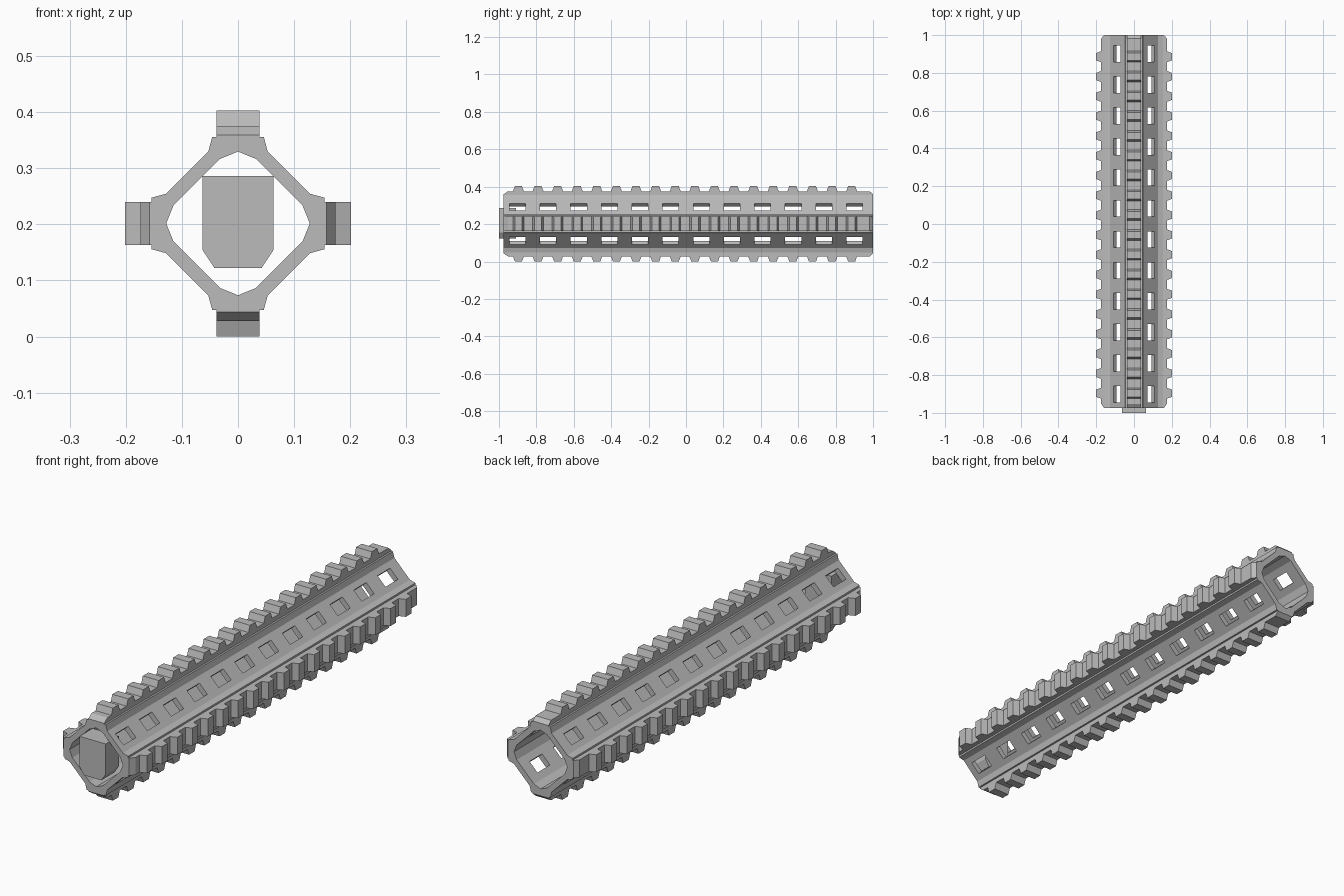
import bpy, bmesh
from math import pi
from mathutils import Matrix, Vector

if "Cube" in bpy.data.objects:
    bpy.data.objects.remove(bpy.data.objects["Cube"])

CZ = 0.2015              # height of the tube axis
FRONT, BACK = -0.975, 1.0

metal = bpy.data.materials.new("grey_metal")
metal.use_nodes = True
grey = (0.5, 0.5, 0.5, 1)
metal.diffuse_color = grey
metal.node_tree.nodes["Principled BSDF"].inputs["Base Color"].default_value = grey


def make_object(name, bm):
    bmesh.ops.recalc_face_normals(bm, faces=bm.faces)
    mesh = bpy.data.meshes.new(name)
    bm.to_mesh(mesh)
    bm.free()
    mesh.materials.append(metal)
    obj = bpy.data.objects.new(name, mesh)
    bpy.context.collection.objects.link(obj)
    return obj


def prism(name, points, offset):
    """Extrude a closed outline along the offset vector."""
    bm = bmesh.new()
    face = bm.faces.new([bm.verts.new(p) for p in points])
    grown = bmesh.ops.extrude_face_region(bm, geom=[face], use_keep_orig=True)
    verts = [g for g in grown["geom"] if isinstance(g, bmesh.types.BMVert)]
    bmesh.ops.translate(bm, verts=verts, vec=offset)
    return make_object(name, bm)


def four_fold(quarter):
    """Repeat a quarter outline around the axis."""
    loop, pts = [], quarter
    for _ in range(4):
        loop += pts
        pts = [(z, -x) for x, z in pts]
    return loop


# Hollow tube with angled walls
outer = four_fold([(-0.046, 0.154), (0.046, 0.154), (0.053, 0.128), (0.128, 0.053)])
inner = four_fold([(-0.032, 0.115), (0, 0.128), (0.032, 0.115)])
bm = bmesh.new()
ends = []
for y in (FRONT, BACK):
    edges, rings = [], []
    for outline in (outer, inner):
        vs = [bm.verts.new((x, y, z + CZ)) for x, z in outline]
        rings.append(vs)
        edges += [bm.edges.new((vs[i - 1], vs[i])) for i in range(len(vs))]
    bmesh.ops.triangle_fill(bm, edges=edges, use_beauty=True)
    ends.append(rings)
for a, b in zip(*ends):
    for i in range(len(a)):
        bm.faces.new((a[i - 1], a[i], b[i], b[i - 1]))
bmesh.ops.dissolve_limit(bm, angle_limit=0.01, verts=bm.verts, edges=bm.edges)
tube = make_object("tube_body", bm)

# Rows of vent slots cut through the four diagonal walls
bm = bmesh.new()
for k in range(4):
    turn = Matrix.Rotation(pi / 4 + k * pi / 2, 4, "Y")
    for i in range(12):
        y = -0.901 + i * 0.1638
        place = Matrix.Translation((0, y, CZ)) @ turn @ Matrix.Translation((0, 0, 0.116))
        bmesh.ops.create_cube(bm, size=1, matrix=place @ Matrix.Diagonal((0.054, 0.086, 0.06, 1)))
cutter = make_object("slot_cutter", bm)
cutter.hide_render = True
cut = tube.modifiers.new("slots", "BOOLEAN")
cut.operation, cut.solver, cut.object = "DIFFERENCE", "EXACT", cutter
bpy.context.view_layer.update()
tube.data = bpy.data.meshes.new_from_object(
    tube.evaluated_get(bpy.context.evaluated_depsgraph_get()))
tube.modifiers.clear()
bpy.data.objects.remove(cutter)

# Toothed accessory rails, one per side
side = [(FRONT, 0.15), (FRONT, 0.158), (-0.952, 0.174)]
for i in range(18):
    y = -0.896 + i * 0.1048
    side += [(y - 0.029, 0.174), (y - 0.019, 0.2015), (y + 0.019, 0.2015), (y + 0.029, 0.174)]
side += [(0.982, 0.174), (BACK, 0.158), (BACK, 0.15)]
for k, name in enumerate(("top_rail", "left_rail", "bottom_rail", "right_rail")):
    turn = Matrix.Translation((0, 0, CZ)) @ Matrix.Rotation(k * pi / 2, 4, "Y")
    prism(name, [turn @ Vector((-0.038, y, r)) for y, r in side],
          turn.to_3x3() @ Vector((0.076, 0, 0)))

# Small block seated in the front opening
half = [(0.063, 0.286), (0.063, 0.154), (0.042, 0.122)]
block = half + [(-x, z) for x, z in reversed(half)]
prism("front_block", [(x, -1, z) for x, z in block], Vector((0, 0.09, 0)))
